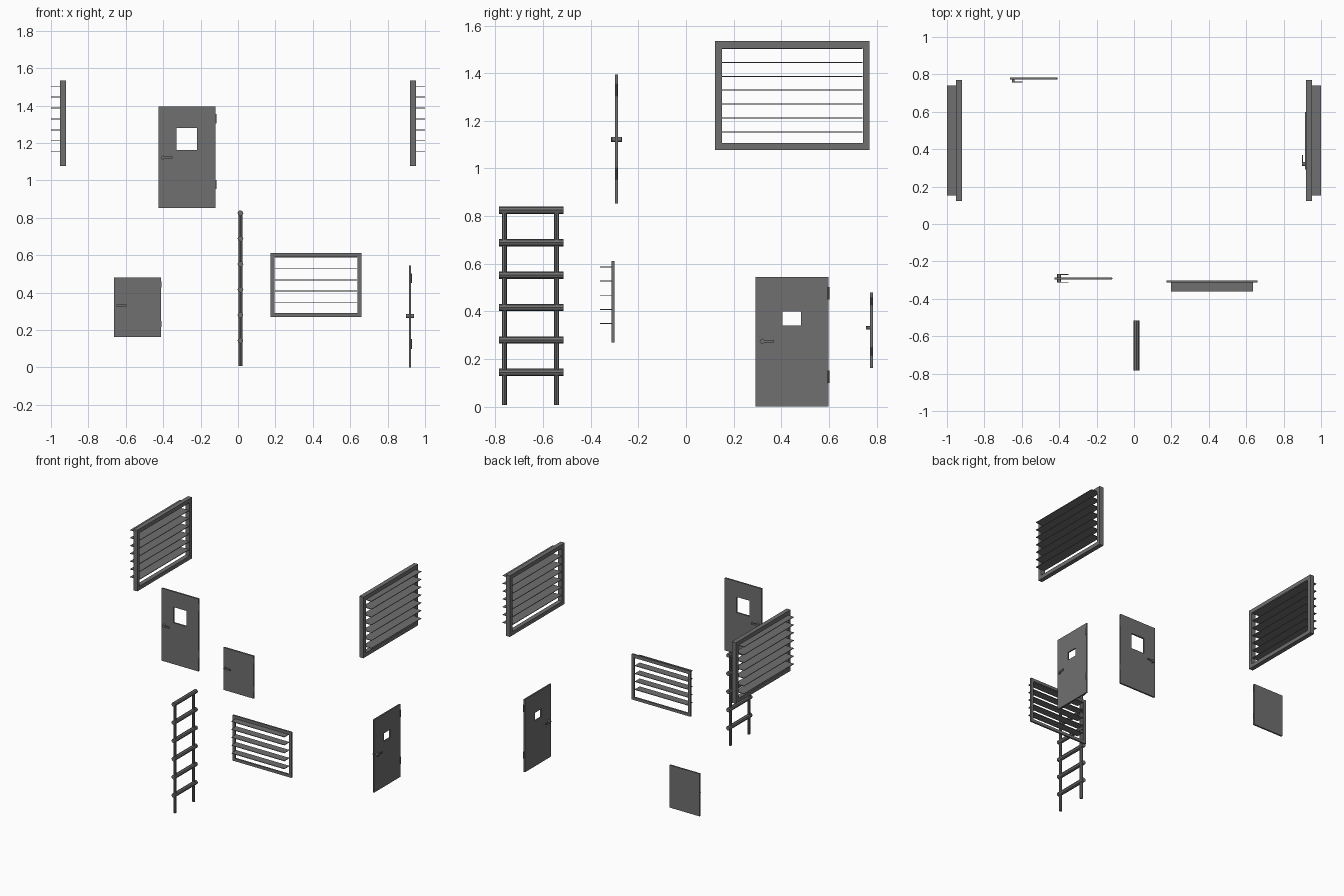
import bpy, bmesh
from mathutils import Vector, Matrix

if "Cube" in bpy.data.objects:
    bpy.data.objects.remove(bpy.data.objects["Cube"])

dark = bpy.data.materials.new("dark_metal")
dark.diffuse_color = (.16, .16, .16, 1)
dark.use_nodes = True
dark.node_tree.nodes["Principled BSDF"].inputs["Base Color"].default_value = dark.diffuse_color

# Panels live in (u, depth, z); side=True turns u into y and depth into x
def place(p, side):
    u, d, z = p
    return Vector((d, u, z)) if side else Vector((u, d, z))

def finish(name, bm, smooth=False):
    bmesh.ops.recalc_face_normals(bm, faces=bm.faces)
    me = bpy.data.meshes.new(name)
    bm.to_mesh(me)
    bm.free()
    me.materials.append(dark)
    ob = bpy.data.objects.new(name, me)
    bpy.context.collection.objects.link(ob)
    if smooth:
        bpy.ops.object.select_all(action='DESELECT')
        ob.select_set(True)
        bpy.context.view_layer.objects.active = ob
        bpy.ops.object.shade_smooth_by_angle()
    return ob

def add_box(bm, u, d, z, side):
    c = place([(a + b) / 2 for a, b in (u, d, z)], side)
    s = place([b - a for a, b in (u, d, z)], side)
    bmesh.ops.create_cube(bm, size=1, matrix=Matrix.Translation(c) @ Matrix.Diagonal((*s, 1)))

def add_rod(bm, a, b, r, n, side=False):
    a, b = place(a, side), place(b, side)
    rot = (b - a).to_track_quat('Z', 'Y').to_matrix().to_4x4()
    bmesh.ops.create_cone(bm, cap_ends=True, segments=n, radius1=r, radius2=r,
                          depth=(b - a).length, matrix=Matrix.Translation((a + b) / 2) @ rot)

# Flat panel with a rectangular opening
def ring(name, u, z, hu, hz, d, side):
    bm = bmesh.new()
    def loop(uu, zz, dd):
        return [bm.verts.new(place((uu[i], dd, zz[j]), side))
                for i, j in ((0, 0), (1, 0), (1, 1), (0, 1))]
    loops = [loop(u, z, d[0]), loop(hu, hz, d[0]), loop(hu, hz, d[1]), loop(u, z, d[1])]
    for k in range(4):
        a, b = loops[k], loops[(k + 1) % 4]
        for i in range(4):
            j = (i + 1) % 4
            bm.faces.new((a[i], a[j], b[j], b[i]))
    return finish(name, bm)

def louvre(name, u, z, w, d, slat_u, slat_d, top, step, count, side):
    ring(name + "_frame", u, z, (u[0] + w, u[1] - w), (z[0] + w, z[1] - w), d, side)
    bm = bmesh.new()
    for i in range(count):
        s = top - i * step
        add_box(bm, slat_u, slat_d, (s - .002, s + .002), side)
    finish(name + "_slats", bm)

# Lever handle on the given faces: round spindle and lever
def handle(name, u, z, d, reach, r, faces, side):
    bm = bmesh.new()
    mid = sum(d) / 2
    for f in faces:
        face = d[0] if f < 0 else d[1]
        add_rod(bm, (u, mid, z), (u, face + f * reach, z), r, 16, side)
        dd = sorted((face + f * (reach - .005), face + f * (reach - .0005)))
        add_box(bm, (u, u + .05), dd, (z - .006, z + .006), side)
    finish(name + "_handle", bm, True)

def hinges(name, u, d, zs, h, side):
    bm = bmesh.new()
    for z in zs:
        add_rod(bm, (u, d, z - h / 2), (u, d, z + h / 2), .005, 10, side)
    finish(name + "_hinges", bm, True)

# Two large side louvres, mirrored
for s, n in ((-1, "left"), (1, "right")):
    louvre(n + "_louvre", (.122, .771), (1.078, 1.535), .029,
           sorted((s * .92, s * .953)), (.152, .741), sorted((s * .924, s)),
           1.504, .0585, 7, True)

# Small front louvre
louvre("small_louvre", (.174, .661), (.27, .611), .021, (-.313, -.301),
       (.198, .637), (-.361, -.303), .587, .0595, 5, False)

# Front-facing door with large window
ring("window_door", (-.424, -.12), (.852, 1.395), (-.328, -.219), (1.162, 1.279),
     (-.297, -.285), False)
handle("window_door", -.4, 1.122, (-.297, -.285), .017, .0105, (-1, 1), False)
hinges("window_door", -.12, -.291, (1.33, .978), .05, False)

# Side-facing door with small window
ring("side_door", (.291, .599), (0, .545), (.404, .482), (.34, .4), (.915, .925), True)
handle("side_door", .32, .275, (.915, .925), .016, .0105, (-1, 1), True)
hinges("side_door", .598, .926, (.477, .126), .052, True)

# Small solid hatch
bm = bmesh.new()
add_box(bm, (-.662, -.412), (.772, .784), (.162, .48), False)
finish("hatch", bm)
handle("hatch", -.645, .331, (.772, .784), .016, .007, (-1,), False)
hinges("hatch", -.413, .778, (.443, .232), .032, False)

# Ladder
bm = bmesh.new()
for y in (-.762, -.543):
    add_rod(bm, (.013, y, .008), (.013, y, .835), .0105, 8)
finish("ladder_rails", bm, True)
bm = bmesh.new()
for i in range(6):
    z = .144 + i * .1362
    add_rod(bm, (.013, -.784, z), (.013, -.515, z), .0155, 8)
finish("ladder_rungs", bm, True)
